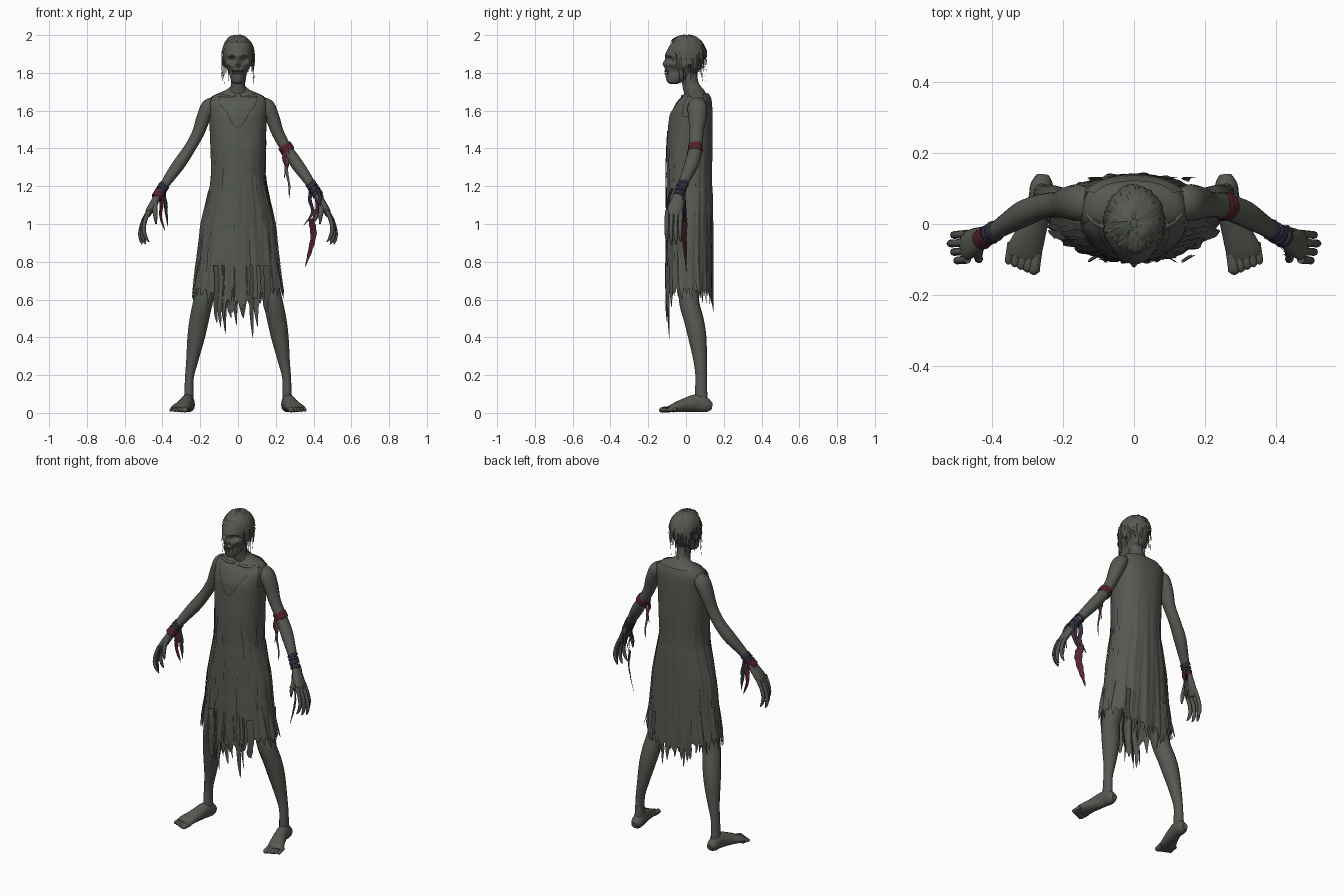
import bpy, math, random
from mathutils import Vector

random.seed(7)
cube = bpy.data.objects.get("Cube")
if cube:
    bpy.data.objects.remove(cube)


def material(name, rgb):
    m = bpy.data.materials.new(name)
    m.use_nodes = True
    m.diffuse_color = (*rgb, 1)
    m.node_tree.nodes["Principled BSDF"].inputs["Base Color"].default_value = (*rgb, 1)
    return m


GREY = material("weathered_grey_green", (0.092, 0.1, 0.083))
RED = material("faded_red", (0.085, 0.016, 0.026))
NAVY = material("dull_navy", (0.028, 0.028, 0.052))


def build(name, verts, faces, mat=GREY, mirror=False):
    mesh = bpy.data.meshes.new(name)
    mesh.from_pydata(verts, [], faces)
    mesh.materials.append(mat)
    ob = bpy.data.objects.new(name, mesh)
    bpy.context.collection.objects.link(ob)
    if mirror:
        ob.modifiers.new("mirror", "MIRROR").use_mirror_merge = False
    bpy.ops.object.select_all(action="DESELECT")
    ob.select_set(True)
    bpy.context.view_layer.objects.active = ob
    bpy.ops.object.shade_smooth_by_angle(angle=math.radians(50))
    return ob


def spline(points, steps=4):
    """Smooth Catmull-Rom pass through tuples of any length."""
    out = []
    for i in range(len(points) - 1):
        quad = [points[max(0, min(len(points) - 1, i + k))] for k in (-1, 0, 1, 2)]
        for s in range(steps):
            t = s / steps
            out.append([q + t / 2 * (r - p + t * (2*p - 5*q + 4*r - w + t * (3*(q - r) + w - p)))
                        for p, q, r, w in zip(*quad)])
    return out + [list(points[-1])]


def grid(rows, cols, closed=True, caps=False):
    faces = [(r*cols + c, r*cols + (c+1) % cols, (r+1)*cols + (c+1) % cols, (r+1)*cols + c)
             for r in range(rows - 1) for c in range(cols if closed else cols - 1)]
    if caps:
        faces += [tuple(reversed(range(cols))), tuple(range((rows-1)*cols, rows*cols))]
    return faces


def tube(name, points, ref=(0, 1, 0), mat=GREY, mirror=True, sides=14, steps=4):
    """Loft of ellipses; points are x, y, z, radius along ref, radius across."""
    pts = spline(points, steps)
    verts = []
    for i, p in enumerate(pts):
        tan = (Vector(pts[min(i+1, len(pts)-1)][:3]) - Vector(pts[max(i-1, 0)][:3])).normalized()
        u = Vector(ref)
        u = (u - tan * u.dot(tan)).normalized()
        v = tan.cross(u)
        for k in range(sides):
            a = math.tau * k / sides
            verts.append(Vector(p[:3]) + u * p[3] * math.cos(a) + v * p[4] * math.sin(a))
    return build(name, verts, grid(len(pts), sides, caps=True), mat, mirror)


def ribbon(name, points, width, across, mat=GREY):
    """Ragged strip of cloth that tapers to a point."""
    pts = spline(points, 4)
    verts = []
    for i, p in enumerate(pts):
        w = width * (1 - (i / (len(pts) - 1)) ** 3) * random.uniform(0.35, 0.55)
        for s in (-1, 1):
            verts.append(Vector(p) + Vector(across) * s * w)
    return build(name, verts, grid(len(pts), 2, closed=False), mat)


# Body outline: height, half width, front, back
BODY = [(1.73, .042, .005, .075), (1.705, .075, -.002, .1), (1.69, .12, -.012, .118),
        (1.67, .15, -.035, .13), (1.64, .158, -.06, .135), (1.58, .15, -.088, .138),
        (1.4, .143, -.1, .138), (1.28, .138, -.098, .134), (1.2, .145, -.098, .134),
        (1.0, .192, -.098, .136), (.8, .212, -.1, .136), (.65, .235, -.1, .136), (.3, .25, -.1, .136)]


def body_point(a, z, off=0.0):
    i = 0
    while i < len(BODY) - 2 and z < BODY[i+1][0]:
        i += 1
    p, q = BODY[i], BODY[i+1]
    t = (p[0] - z) / (p[0] - q[0])
    hw, f, b = (p[k] + t * (q[k] - p[k]) for k in (1, 2, 3))
    c, s = math.cos(a), math.sin(a)
    power = .88 + .12 * min(1, max(0, (1.3 - z) / .3))
    x = (hw + off) * math.copysign(abs(c) ** power, c)
    y = (f + b) / 2 + ((b - f) / 2 + off) * math.copysign(abs(s) ** power, s)
    return Vector((x, y, z))


# Torso
levels = [1.73 - .83 * (i / 40) ** 1.4 for i in range(41)]
build("torso", [body_point(math.tau * k / 40, z, -.006) for z in levels for k in range(40)],
      grid(41, 40, caps=True))
tube("neck", [(0, .01, 1.82, .045, .042), (0, .02, 1.76, .043, .038), (0, .03, 1.72, .046, .043),
              (0, .05, 1.68, .055, .08)], mirror=False)
tube("collarbone", [(.01, -.018, 1.676, .006, .006), (.06, -.016, 1.676, .009, .008),
                    (.11, .005, 1.677, .008, .008), (.135, .03, 1.672, .005, .005)])


# Ragged sleeveless dress: each column runs from its neckline or armhole to its torn hem
def dress_top(a):
    x = .15 * abs(math.cos(a))
    armhole = 1.69 - .12 * min(1, max(0, (x - .132) / .01))
    if math.sin(a) > 0:
        return armhole
    return min(armhole, 1.5 + 1.75 * x + .006 * math.sin(19 * a))


COLS, ROWS = 160, 44
teeth = [random.uniform(.02, .12) for _ in range(COLS // 5)]
verts = []
for r in range(ROWS):
    for c in range(COLS):
        a = math.tau * c / COLS
        middle = abs(math.sin(a)) ** 6
        hem = .66 - .07 * middle - teeth[c // 5] * (1 - abs(c % 5 - 2) / 2) * (.6 + .8 * middle)
        top = dress_top(a)
        z = top + (hem - top) * r / (ROWS - 1)
        drop = max(0, 1.5 - z)
        fold = .004 * drop * (math.sin(17 * a + 2 * z) + .7 * math.sin(29 * a - 3 * z))
        verts.append(body_point(a, z, .003 + fold + (.003 if z < 1.19 else 0)))
build("dress", verts, grid(ROWS, COLS))

# Torn strips hanging on the dress, mostly at the front and sides
for i in range(40):
    front = i < 30
    a = math.pi * ((.95 + 1.1 * i / 29) if front else (.1 + .08 * (i - 30))) + random.uniform(-.05, .05)
    top = random.uniform(.95, 1.5) if front else random.uniform(.85, 1.2)
    low = max(.58, top - random.uniform(.25, .6))
    path = [body_point(a + .03 * math.sin(3 * k + i), top + (low - top) * k / 4,
                       .005 + (.002 * k if front else 0)) for k in range(5)]
    ribbon("torn_strip", path, random.uniform(.02, .04), (-math.sin(a), math.cos(a), 0))

# Long tatters at the hem
for i, (x, low) in enumerate(((-.115, .47), (-.095, .45), (-.07, .41), (-.04, .5), (-.01, .46), (.025, .5),
                              (.075, .39), (.1, .45), (.15, .54))):
    for y, lift in ((-.098, 0), (.132, .06)):
        turn = .6 * (-1) ** i if y < 0 else 0
        ribbon("hem_tatter", [(x, y, .78), (x + .006, y, .66), (x - .004, y * .97, .56 + lift / 2),
                              (x + .004, y * .9, low + lift)], .038, (1, turn, 0))
for side in (-1, 1):
    for y in (-.03, .02, .06):
        ribbon("side_tatter", [(side * .195, y, .85), (side * .222, y, .72),
                               (side * .243, y + .01, .57 + abs(y))], .034, (side * -y * 6, 1, 0))

# Skull-like head: height, front, back, half width
HEAD = [(1.742, -.085, -.045, .015), (1.752, -.1, -.02, .033), (1.78, -.108, .03, .043),
        (1.805, -.11, .065, .05), (1.835, -.11, .083, .066), (1.865, -.106, .095, .075),
        (1.89, -.111, .1, .077), (1.92, -.1, .1, .078), (1.95, -.083, .09, .072),
        (1.975, -.058, .073, .055), (1.988, -.03, .05, .034), (1.994, 0, .02, .006)]
# Face relief: x, height, x spread, height spread, push inward
RELIEF = [(.034, 1.872, .017, .015, .034), (0, 1.85, .01, .02, -.016), (.012, 1.832, .007, .008, .016),
          (0, 1.803, .03, .005, .012), (.052, 1.81, .02, .02, .022), (.055, 1.845, .014, .009, -.012),
          (.03, 1.893, .02, .007, -.007)]
rings = spline(HEAD, 5)
verts = []
for z, f, b, hw in rings:
    for k in range(72):
        a = math.tau * k / 72
        x, y = hw * math.cos(a), (f + b) / 2 + (b - f) / 2 * math.sin(a)
        if math.sin(a) < 0:
            y += sum(d * math.exp(-((abs(x) - px) / sx) ** 2 - ((z - pz) / sz) ** 2)
                     for px, pz, sx, sz, d in RELIEF)
        verts.append((x, y, z))
build("head", verts, grid(len(rings), 72, caps=True))
tube("ear", [(.071, .005, 1.835, .008, .005), (.08, .012, 1.86, .017, .007),
             (.078, .018, 1.885, .008, .004)])
for i in range(4):
    x, y = .004 + .0085 * i, -.109 + .003 * i * i / 2
    for z in (1.797, 1.809):
        tube("tooth", [(x, y, z - .005, .004, .0035), (x, y, z + .005, .004, .0035)], sides=6, steps=1)

# Thin matted hair, short over the brow and hanging at the sides and back
for i in range(84):
    a = math.tau * i / 84 + random.uniform(-.05, .05)
    brow = math.sin(a) < -.5
    path = []
    for e in (84, 66, 48, 36) if brow else (84, 62, 36, 10):
        ce, lift = math.cos(math.radians(e)), random.uniform(1.0, 1.06)
        path.append((.084 * lift * ce * math.cos(a), .002 + .106 * lift * ce * math.sin(a),
                     min(2, 1.894 + .105 * lift * math.sin(math.radians(e)))))
    if not brow:
        x, y, z = path[-1]
        low = random.uniform(1.72, 1.87)
        path += [(x * 1.02, y * .98, (z + low) / 2), (x * random.uniform(.9, 1.06), y * .9, low)]
    ribbon("hair_lock", path, random.uniform(.006, .022),
           (-math.sin(a), math.cos(a), random.uniform(-.4, .4)))

# Arms and hands
ARM = [(.125, .06, 1.645, .04, .03), (.155, .06, 1.62, .052, .042), (.185, .06, 1.555, .047, .038),
       (.212, .055, 1.48, .037, .033), (.256, .05, 1.4, .036, .031), (.31, .03, 1.32, .038, .034),
       (.36, 0, 1.25, .03, .029), (.4, -.025, 1.19, .024, .022), (.425, -.04, 1.15, .026, .02)]
tube("arm", ARM)
tube("palm", [(.41, -.032, 1.17, .024, .02), (.44, -.045, 1.12, .036, .021),
              (.468, -.06, 1.07, .042, .02), (.48, -.065, 1.045, .036, .013)])
for i in range(4):
    y, n, dx = -.028 - .024 * i, .012 * (i in (1, 2)), .009 * abs(i - 1)
    tube("finger", [(.47, y, 1.07, .012, .012), (.5 - dx / 2, y - .002, 1.02, .011, .011),
                    (.517 - dx, y - .003, .97 - n, .011, .011), (.515 - dx * 1.5, y - .002, .93 - n, .009, .009),
                    (.507 - dx * 2, y, .905 - n, .003, .003)], sides=8, steps=3)
tube("thumb", [(.435, -.06, 1.13, .014, .014), (.44, -.088, 1.08, .013, .013),
               (.437, -.1, 1.04, .011, .011), (.434, -.1, 1.0, .004, .004)], sides=8)

# Legs and feet
tube("leg", [(.09, .02, .98, .075, .07), (.125, .02, .8, .068, .065), (.165, .015, .67, .056, .054),
             (.187, .018, .58, .053, .053), (.206, .042, .49, .052, .052), (.222, .06, .4, .048, .047),
             (.242, .075, .28, .036, .033), (.257, .08, .19, .03, .024), (.26, .08, .1, .033, .025),
             (.262, .085, .03, .034, .028)])
tube("foot", [(.258, .138, .035, .018, .018), (.26, .11, .04, .032, .038), (.266, .06, .052, .034, .048),
              (.285, -.01, .04, .04, .036), (.307, -.07, .025, .049, .022), (.315, -.095, .019, .045, .013)],
     ref=(1, 0, 0))
for i in range(5):
    x, y, r = .28 + .018 * i, -.125 + .007 * i, .016 - .0015 * i
    tube("toe", [(x - .005, y + .045, .02, r, r), (x, y + .01, .017, r, r), (x + .002, y - .008, .014, r, r * .8),
                 (x + .002, y - .017, .012, r * .4, r * .4)], ref=(1, 0, 0), sides=8)


# Cloth bands round the arms
def band(name, side, t, width, thick, mat, tilt=0.0):
    path = [Vector(p[:3]) for p in spline(ARM, 10)]
    i = min(len(path) - 2, round(t * (len(path) - 1)))
    axis = (path[i+1] - path[i-1]).normalized()
    axis = (axis + Vector((0, tilt, tilt / 2))).normalized()
    pts = []
    for k, r in ((-.5, .92), (-.35, 1), (0, .98), (.35, 1.02), (.5, .92)):
        p = path[i] + axis * width * k
        pts.append((side * p.x, p.y, p.z, thick * r, thick * r))
    tube(name, pts, mat=mat, mirror=False, steps=2)


band("upper_arm_band", 1, .5, .042, .039, RED, .1)
for side, t, width, mat, tilt in ((1, .82, .02, NAVY, .3), (1, .86, .018, NAVY, -.25), (1, .9, .02, NAVY, .15),
                                  (1, .96, .02, NAVY, -.1), (-1, .85, .022, NAVY, .25),
                                  (-1, .89, .018, NAVY, -.1), (-1, .97, .045, RED, -.1)):
    band("wrist_wrap", side, t, width, .0295, mat, tilt)

# Trailing ribbons: material, width, sideways direction, path
WIDE, LEFT, RIGHT = (1, 0, 0), (.75, -.66, 0), (.75, .66, 0)
TRAILS = [(RED, .022, WIDE, [(.25, .015, 1.4), (.245, .008, 1.34), (.255, .012, 1.3), (.243, .01, 1.24)]),
          (RED, .016, LEFT, [(.262, .012, 1.39), (.27, .01, 1.34), (.262, .01, 1.29)]),
          (GREY, .015, WIDE, [(.26, .02, 1.38), (.258, .01, 1.28), (.272, .01, 1.2), (.27, .01, 1.13)]),
          (NAVY, .034, LEFT, [(.395, -.02, 1.2), (.38, -.01, 1.13), (.395, -.005, 1.06), (.345, 0, .99)]),
          (RED, .034, LEFT, [(.415, -.025, 1.17), (.422, -.015, 1.1), (.405, -.01, 1.04), (.385, 0, .98)]),
          (NAVY, .03, LEFT, [(.425, -.015, 1.19), (.445, -.012, 1.13), (.43, -.01, 1.06), (.4, -.005, 1.0)]),
          (NAVY, .024, LEFT, [(.42, -.072, 1.19), (.435, -.09, 1.14), (.43, -.09, 1.09), (.42, -.085, 1.03)]),
          (RED, .046, LEFT, [(.385, -.005, 1.03), (.4, -.01, .95), (.385, -.005, .87), (.355, 0, .77)]),
          (RED, .032, RIGHT, [(-.42, -.025, 1.17), (-.405, -.02, 1.11), (-.41, -.015, 1.04), (-.385, -.01, .96)]),
          (NAVY, .03, RIGHT, [(-.4, -.02, 1.19), (-.385, -.01, 1.12), (-.38, -.01, 1.06), (-.37, -.01, .98)])]
for mat, width, across, path in TRAILS:
    ribbon("trailing_ribbon", path, width, across, mat)
